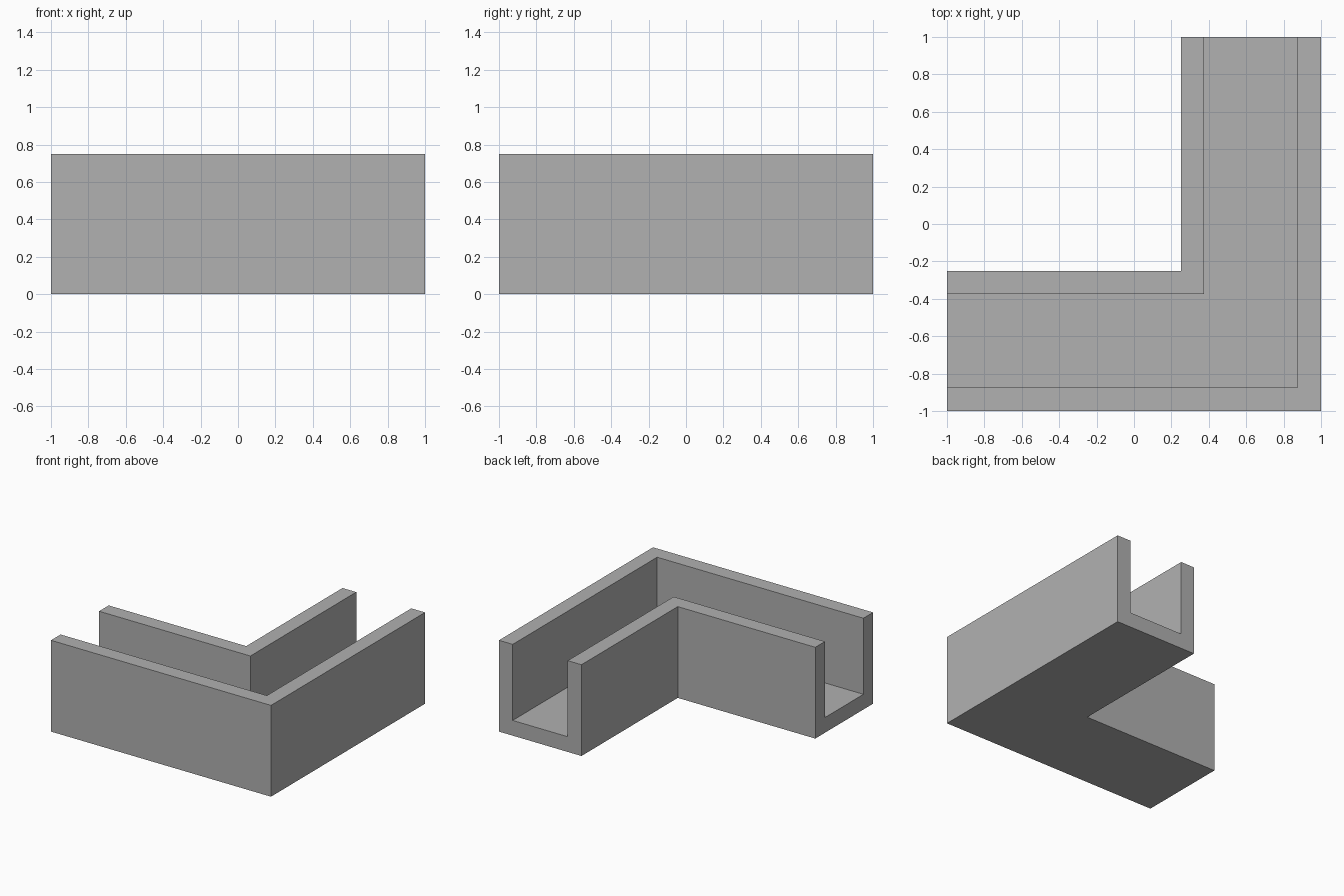
import bpy
import bmesh

cube = bpy.data.objects.get("Cube")
if cube:
    bpy.data.objects.remove(cube, do_unlink=True)

HALF = 1.0      # half the overall length
WIDTH = 0.75    # channel width
HEIGHT = 0.75
WALL = 0.125    # wall and floor thickness

# Plain grey material
grey = bpy.data.materials.new("grey")
grey.use_nodes = True
colour = (0.44, 0.44, 0.44, 1)
grey.diffuse_color = colour
grey.node_tree.nodes["Principled BSDF"].inputs["Base Color"].default_value = colour

# U-shaped cross-section: distance in from the outer wall, height
profile = [
    (0, 0), (WIDTH, 0), (WIDTH, HEIGHT), (WIDTH - WALL, HEIGHT),
    (WIDTH - WALL, WALL), (WALL, WALL), (WALL, HEIGHT), (0, HEIGHT),
]

# Sweep the section along an L-shaped path with a mitred corner
bm = bmesh.new()
stations = [
    [bm.verts.new((-HALF, d - HALF, z)) for d, z in profile],
    [bm.verts.new((HALF - d, d - HALF, z)) for d, z in profile],
    [bm.verts.new((HALF - d, HALF, z)) for d, z in profile],
]
for a, b in zip(stations, stations[1:]):
    for i in range(len(profile)):
        j = (i + 1) % len(profile)
        bm.faces.new((a[i], a[j], b[j], b[i]))

# Close the two open ends of the solid
bm.faces.new(stations[0])
bm.faces.new(reversed(stations[-1]))
bmesh.ops.recalc_face_normals(bm, faces=bm.faces)

mesh = bpy.data.meshes.new("corner_channel")
bm.to_mesh(mesh)
bm.free()
mesh.materials.append(grey)
channel = bpy.data.objects.new("corner_channel", mesh)
bpy.context.collection.objects.link(channel)
